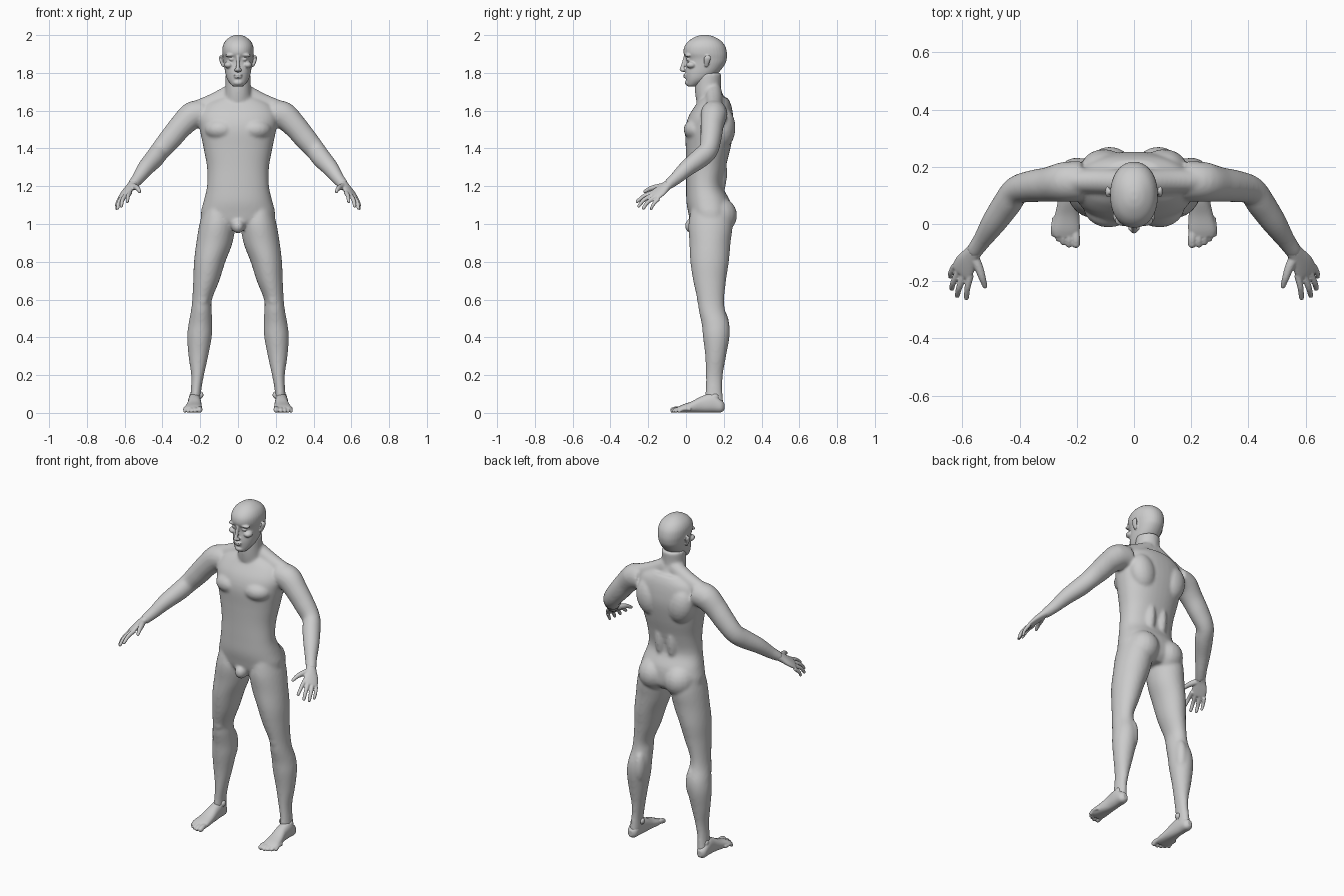
import bpy, bmesh, math
from mathutils import Vector, Matrix


def spline(rows, steps=5):
    """Catmull-Rom interpolation of numeric rows."""
    if len(rows) < 3:
        return rows
    out = []
    for i in range(len(rows) - 1):
        a, b, c, d = rows[max(i - 1, 0)], rows[i], rows[i + 1], rows[min(i + 2, len(rows) - 1)]
        for k in range(steps):
            t = k / steps
            out.append([0.5 * (2 * q + (r - p) * t + (2 * p - 5 * q + 4 * r - s) * t * t
                               + (3 * q - p - 3 * r + s) * t ** 3) for p, q, r, s in zip(a, b, c, d)])
    return out + [list(rows[-1])]


def loft(bm, rows, axis=None, up=None, n=28, power=2.0):
    """Closed tube through rows of (x, y, z, half width, half depth)."""
    rows = spline(rows)
    pts = [Vector(r[:3]) for r in rows]
    rings = []
    for i, r in enumerate(rows):
        t = Vector(axis) if axis else pts[min(i + 1, len(pts) - 1)] - pts[max(i - 1, 0)]
        t.normalize()
        ref = up or (Vector((0, 1, 0)) if abs(t.z) > 0.9 else Vector((0, 0, 1)))
        u = ref.cross(t).normalized()
        v = t.cross(u)
        ring = []
        for k in range(n):
            c, s = math.cos(math.tau * k / n), math.sin(math.tau * k / n)
            c = math.copysign(abs(c) ** (2 / power), c)
            s = math.copysign(abs(s) ** (2 / power), s)
            ring.append(bm.verts.new(pts[i] + u * r[3] * c + v * r[4] * s))
        rings.append(ring)
    for a, b in zip(rings, rings[1:]):
        for k in range(n):
            bm.faces.new((a[k], a[(k + 1) % n], b[(k + 1) % n], b[k]))
    bm.faces.new(rings[0])
    bm.faces.new(rings[-1])


def ball(bm, loc, size, rot=0.0):
    m = Matrix.Translation(loc) @ Matrix.Rotation(rot, 4, 'Y') @ Matrix.Diagonal((*size, 1))
    bmesh.ops.create_uvsphere(bm, u_segments=20, v_segments=12, radius=1, matrix=m)


def digit(bm, pts, r0, r1):
    """Finger or toe with rounded tip."""
    n = len(pts) - 1
    loft(bm, [(*p, r0 + (r1 - r0) * i / n, r0 + (r1 - r0) * i / n) for i, p in enumerate(pts)], n=14)
    ball(bm, pts[-1], (r1, r1, r1))


def mirror(bm):
    new = bmesh.ops.duplicate(bm, geom=bm.verts[:] + bm.edges[:] + bm.faces[:])['geom']
    for v in new:
        if isinstance(v, bmesh.types.BMVert):
            v.co.x *= -1


def finish(bm, name, voxel, smooth):
    """Fuse overlapping volumes into one smooth skin."""
    bmesh.ops.recalc_face_normals(bm, faces=bm.faces[:])
    me = bpy.data.meshes.new(name)
    bm.to_mesh(me)
    bm.free()
    ob = bpy.data.objects.new(name, me)
    bpy.context.collection.objects.link(ob)
    rm = ob.modifiers.new('fuse', 'REMESH')
    rm.mode = 'VOXEL'
    rm.voxel_size = voxel
    rm.use_smooth_shade = True
    sm = ob.modifiers.new('relax', 'SMOOTH')
    sm.factor = 0.5
    sm.iterations = smooth


# body: paired parts first
bm = bmesh.new()
# leg
loft(bm, [(.11, .13, 1.09, .07, .10), (.11, .13, 1.0, .094, .117), (.125, .127, .9, .096, .109),
          (.15, .125, .8, .083, .102), (.168, .125, .7, .069, .087), (.19, .131, .6, .052, .071),
          (.194, .138, .54, .055, .07), (.199, .156, .47, .063, .073), (.204, .16, .4, .065, .07),
          (.21, .157, .3, .052, .055), (.214, .15, .2, .034, .045), (.222, .148, .12, .028, .044),
          (.228, .15, .04, .03, .05)], axis=(0, 0, 1))
ball(bm, (.188, .085, .605), (.032, .028, .045))            # kneecap
ball(bm, (.175, .185, .45), (.035, .046, .10))              # inner calf
ball(bm, (.085, .165, 1.045), (.095, .106, .10))            # buttock
# arm
loft(bm, [(.18, .15, 1.585, .07, .07), (.24, .147, 1.575, .07, .073), (.30, .138, 1.52, .061, .064),
          (.355, .132, 1.455, .056, .06), (.41, .118, 1.39, .05, .054), (.445, .07, 1.345, .05, .052),
          (.49, .005, 1.295, .044, .044), (.53, -.055, 1.24, .033, .034), (.562, -.1, 1.203, .029, .026)])
ball(bm, (.25, .147, 1.575), (.06, .07, .065), .6)          # shoulder muscle
loft(bm, [(.02, .145, 1.70, .045, .05), (.12, .15, 1.645, .045, .05),
          (.24, .15, 1.60, .04, .045)])                     # neck-to-shoulder slope
ball(bm, (.09, .062, 1.50), (.088, .075, .06))              # chest muscle
ball(bm, (.105, .195, 1.51), (.08, .067, .11), .2)          # shoulder blade
ball(bm, (.04, .16, 1.27), (.04, .058, .14))                # lower back muscle
mirror(bm)
# torso
loft(bm, [(0, .13, .975, .10, .08), (0, .132, 1.01, .185, .108), (0, .128, 1.06, .196, .116),
          (0, .118, 1.12, .182, .116), (0, .099, 1.2, .164, .098), (0, .106, 1.3, .164, .105),
          (0, .117, 1.4, .182, .118), (0, .124, 1.5, .202, .128), (0, .132, 1.57, .21, .118),
          (0, .145, 1.63, .18, .094), (0, .15, 1.67, .11, .07)], axis=(0, 0, 1), power=2.25, n=40)
# neck
loft(bm, [(0, .145, 1.6, .09, .08), (0, .127, 1.67, .073, .076), (0, .116, 1.72, .067, .069),
          (0, .118, 1.8, .066, .07)], axis=(0, 0, 1))
ball(bm, (0, .035, .99), (.035, .042, .04))                 # groin
finish(bm, 'body', .008, 8)

# head: paired features first
bm = bmesh.new()
ball(bm, (.033, .013, 1.872), (.015, .013, .010))           # eye
ball(bm, (.036, .012, 1.895), (.032, .020, .010), .1)       # brow
ball(bm, (.05, .028, 1.842), (.024, .028, .018))            # cheekbone
ball(bm, (.011, -.014, 1.815), (.010, .011, .008))          # nostril
loft(bm, [(.080, .108, 1.832, .004, .008), (.087, .110, 1.855, .008, .015),
          (.093, .114, 1.88, .008, .019), (.09, .116, 1.893, .004, .008)], axis=(0, 0, 1), n=16)  # ear
mirror(bm)
# skull and jaw
loft(bm, [(0, .03, 1.728, .022, .02), (0, .038, 1.737, .036, .034), (0, .062, 1.765, .056, .062),
          (0, .084, 1.80, .067, .087), (0, .104, 1.845, .074, .102), (0, .108, 1.875, .078, .108),
          (0, .102, 1.905, .083, .115), (0, .1, 1.94, .081, .108), (0, .1, 1.97, .066, .085),
          (0, .1, 1.992, .038, .048), (0, .1, 2.001, .012, .015)], axis=(0, 0, 1), power=2.15, n=36)
# nose, lips, chin
loft(bm, [(0, -.002, 1.89, .009, .010), (0, -.012, 1.85, .009, .011), (0, -.02, 1.825, .011, .012),
          (0, -.02, 1.814, .012, .013), (0, -.014, 1.806, .008, .008)], axis=(0, 0, 1), n=16)
ball(bm, (0, -.004, 1.789), (.025, .011, .006))
ball(bm, (0, -.002, 1.777), (.021, .011, .006))
ball(bm, (0, .012, 1.748), (.026, .018, .016))
finish(bm, 'head', .0042, 3)

# hands
bm = bmesh.new()
w = Vector((.055, .035, -.03))
palm_up = Vector((.04, -.08, -.06)).cross(w)
loft(bm, [(.553, -.088, 1.213, .028, .024), (.568, -.108, 1.198, .031, .021),
          (.588, -.138, 1.173, .041, .018), (.602, -.166, 1.152, .043, .014),
          (.606, -.174, 1.146, .038, .009)], up=palm_up)
digit(bm, [(.572, -.178, 1.166), (.582, -.222, 1.148), (.586, -.258, 1.12)], .0125, .009)
digit(bm, [(.593, -.174, 1.155), (.611, -.222, 1.128), (.618, -.25, 1.095)], .0125, .009)
digit(bm, [(.614, -.164, 1.143), (.632, -.205, 1.113), (.637, -.225, 1.084)], .012, .009)
digit(bm, [(.628, -.146, 1.133), (.641, -.172, 1.105), (.642, -.184, 1.082)], .011, .008)
digit(bm, [(.562, -.112, 1.20), (.542, -.155, 1.195), (.530, -.19, 1.187), (.521, -.217, 1.172)], .019, .009)
mirror(bm)
finish(bm, 'hands', .004, 2)

# feet
bm = bmesh.new()
loft(bm, [(.232, .203, .034, .013, .018), (.232, .185, .036, .029, .033), (.231, .14, .052, .034, .05),
          (.23, .085, .045, .036, .044), (.234, .03, .031, .043, .030), (.238, -.02, .022, .049, .021),
          (.238, -.045, .017, .043, .014)], axis=(0, -1, 0), power=2.3)
for x, y, r in ((.203, -.07, .0145), (.227, -.072, .011), (.247, -.064, .0105),
                (.265, -.052, .010), (.281, -.036, .0095)):
    digit(bm, [(x * .9 + .024, y + .06, .02), (x, y + .022, .021), (x, y, r)], r, r)
ball(bm, (.195, .14, .095), (.012, .018, .018))             # inner ankle bone
ball(bm, (.248, .155, .085), (.011, .018, .018))            # outer ankle bone
mirror(bm)
finish(bm, 'feet', .0045, 2)
